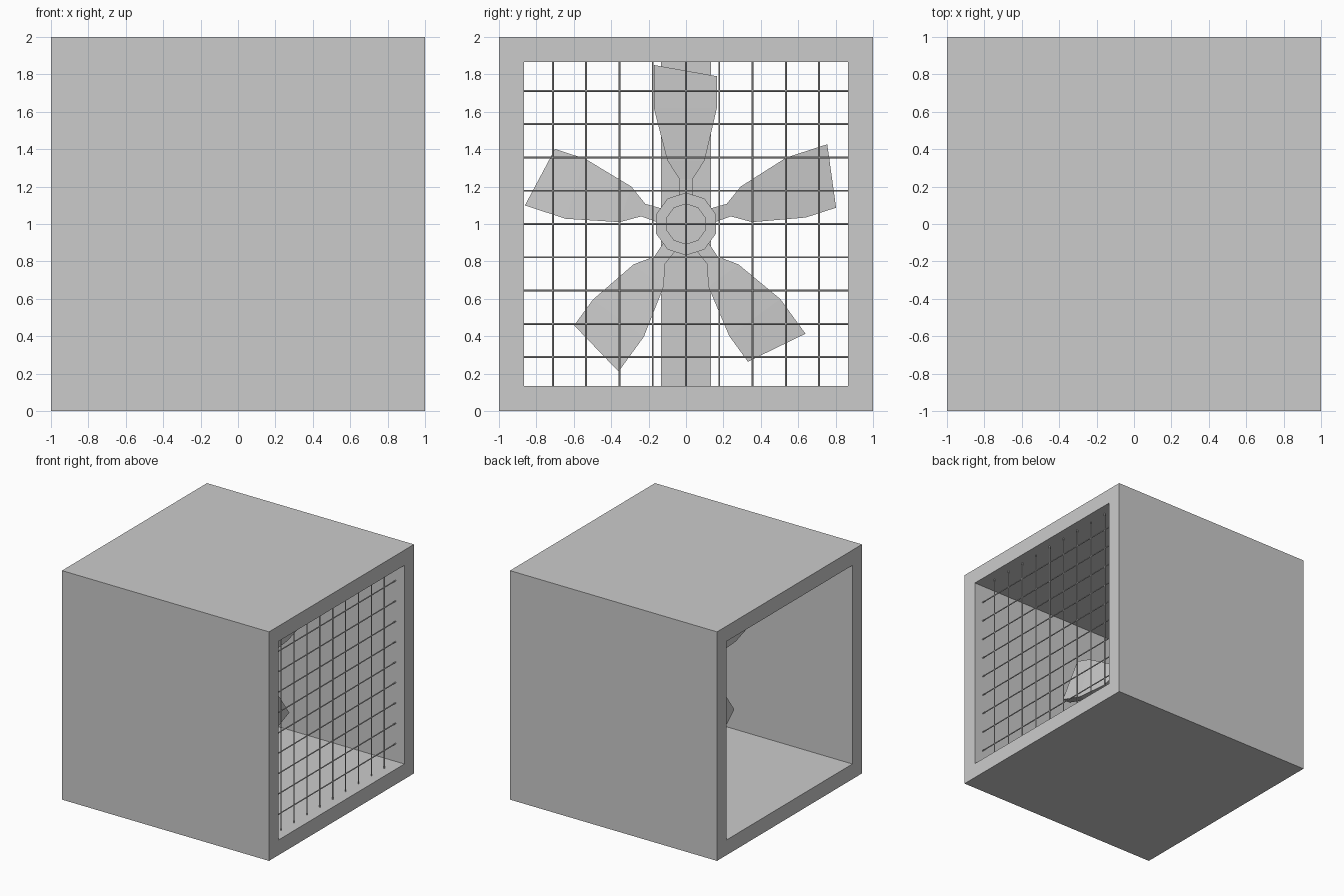
import bpy, bmesh, math
from mathutils import Matrix, Vector

if "Cube" in bpy.data.objects:
    bpy.data.objects.remove(bpy.data.objects["Cube"])

CENTRE = Vector((0, 0, 1))


def finish(name, bm):
    bmesh.ops.recalc_face_normals(bm, faces=bm.faces)
    me = bpy.data.meshes.new(name)
    bm.to_mesh(me)
    bm.free()
    ob = bpy.data.objects.new(name, me)
    bpy.context.collection.objects.link(ob)
    return ob


def box(name, lo, hi):
    bm = bmesh.new()
    bmesh.ops.create_cube(bm, size=1)
    for v in bm.verts:
        v.co = [lo[i] + (v.co[i] + 0.5) * (hi[i] - lo[i]) for i in range(3)]
    return finish(name, bm)


def rod(bm, r1, r2, depth, sides, matrix):
    bmesh.ops.create_cone(bm, cap_ends=True, segments=sides, radius1=r1,
                          radius2=r2, depth=depth, matrix=matrix)


# square housing, open through the x direction
bm = bmesh.new()
rings = []
for half in (1.0, 0.867):
    for x in (-1, 1):
        rings.append([bm.verts.new((x, a * half, 1 + b * half))
                      for a, b in ((-1, -1), (1, -1), (1, 1), (-1, 1))])
ol, orr, il, ir = rings
for a, b in ((ol, orr), (orr, ir), (ir, il), (il, ol)):
    for i in range(4):
        j = (i + 1) % 4
        bm.faces.new((a[i], a[j], b[j], b[i]))
finish("housing", bm)

# wire grille on the right side
bm = bmesh.new()
for i in range(-4, 5):
    d = i * 0.178
    rod(bm, 0.005, 0.005, 1.74, 8, Matrix.Translation((0.915, d, 1)))
    rod(bm, 0.005, 0.005, 1.74, 8,
        Matrix.Translation((0.915, 0, 1 + d)) @ Matrix.Rotation(math.pi / 2, 4, 'X'))
finish("grille", bm)

# upright support behind the fan
box("support_post", (-0.22, -0.133, 0.13), (-0.14, 0.133, 1.87))

# ten-sided hub with a stepped cap and a rear shaft
turn = Matrix.Rotation(math.pi / 2, 4, 'Y')
spin = Matrix.Rotation(math.pi / 10, 4, 'Z')
for name, r1, r2, x0, x1 in (("hub", 0.168, 0.168, -0.09, 0.08),
                             ("hub_cap", 0.11, 0.11, 0.08, 0.12),
                             ("shaft", 0.08, 0.08, -0.16, -0.09)):
    bm = bmesh.new()
    rod(bm, r1, r2, x1 - x0, 10,
        Matrix.Translation((( x0 + x1) / 2, 0, 1)) @ turn @ spin)
    finish(name, bm)

# five slightly pitched blades: left y, left r, right y, right r, half thickness
SECTIONS = [(-0.04, 0.12, 0.04, 0.12, 0.03),
            (-0.035, 0.24, 0.035, 0.24, 0.03),
            (-0.10, 0.34, 0.10, 0.34, 0.035),
            (-0.172, 0.62, 0.165, 0.62, 0.04),
            (-0.172, 0.85, 0.165, 0.79, 0.038)]
for k in range(5):
    bm = bmesh.new()
    rot = Matrix.Rotation(k * math.tau / 5, 3, 'X')
    loops = []
    for ya, ra, yb, rb, t in SECTIONS:
        pts = [(t, ya, ra), (t, yb, rb), (-t, yb, rb), (-t, ya, ra)]
        loops.append([bm.verts.new(CENTRE + rot @ Vector((x - 0.06 * y, y, r)))
                      for x, y, r in pts])
    for a, b in zip(loops, loops[1:]):
        for i in range(4):
            j = (i + 1) % 4
            bm.faces.new((a[i], a[j], b[j], b[i]))
    bm.faces.new(loops[0])
    bm.faces.new(loops[-1])
    finish(f"blade_{k + 1}", bm)
